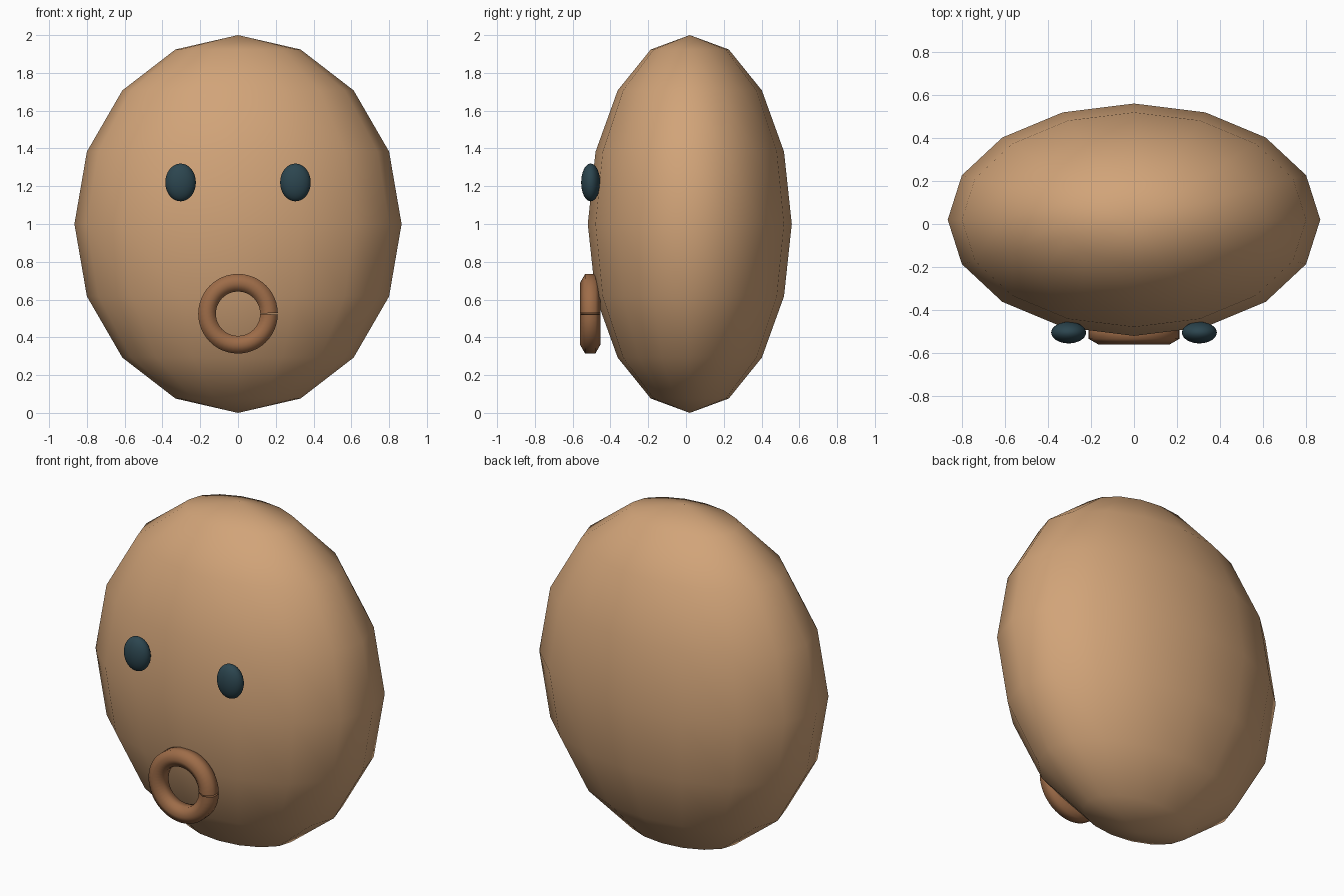
import bpy, bmesh, math

if "Cube" in bpy.data.objects:
    bpy.data.objects.remove(bpy.data.objects["Cube"])


def material(name, rgb):
    m = bpy.data.materials.new(name)
    m.diffuse_color = (*rgb, 1)
    m.use_nodes = True
    m.node_tree.nodes["Principled BSDF"].inputs["Base Color"].default_value = m.diffuse_color
    return m


tan = material("tan", (0.64, 0.37, 0.19))
brown = material("brown", (0.34, 0.15, 0.065))
slate = material("dark slate", (0.025, 0.06, 0.078))


def add_object(name, bm, mat):
    bmesh.ops.recalc_face_normals(bm, faces=bm.faces)
    for f in bm.faces:
        f.smooth = True
    mesh = bpy.data.meshes.new(name)
    bm.to_mesh(mesh)
    bm.free()
    mesh.materials.append(mat)
    ob = bpy.data.objects.new(name, mesh)
    bpy.context.collection.objects.link(ob)
    return ob


def ellipsoid(name, centre, radii, segments, rings, mat):
    bm = bmesh.new()
    bmesh.ops.create_uvsphere(bm, u_segments=segments, v_segments=rings, radius=1)
    bmesh.ops.scale(bm, vec=radii, verts=bm.verts)
    bmesh.ops.translate(bm, vec=centre, verts=bm.verts)
    return add_object(name, bm, mat)


# Head: coarse flattened sphere
ellipsoid("head", (0, 0.02, 1), (0.866, 0.54, 1), 16, 8, tan)

# Eyes
for side, label in ((-1, "left"), (1, "right")):
    ellipsoid(label + "_eye", (side * 0.304, -0.505, 1.22), (0.081, 0.05, 0.1), 32, 16, slate)

# Mouth: six-sided tube bent into a ring, with a narrow slit on the right
STEPS, SIDES, MAJOR, MINOR, GAP = 48, 6, 0.164, 0.054, 0.016
bm = bmesh.new()
loops = []
for i in range(STEPS + 1):
    a = GAP + (2 * math.pi - 2 * GAP) * i / STEPS
    loop = []
    for j in range(SIDES):
        b = math.radians(30 + 60 * j)
        r = MAJOR + MINOR * math.cos(b)
        loop.append(bm.verts.new((r * math.cos(a), -0.507 + MINOR * math.sin(b),
                                  0.525 + r * math.sin(a))))
    loops.append(loop)
for p, q in zip(loops, loops[1:]):
    for j in range(SIDES):
        k = (j + 1) % SIDES
        bm.faces.new((p[j], p[k], q[k], q[j]))
add_object("mouth_ring", bm, brown)
